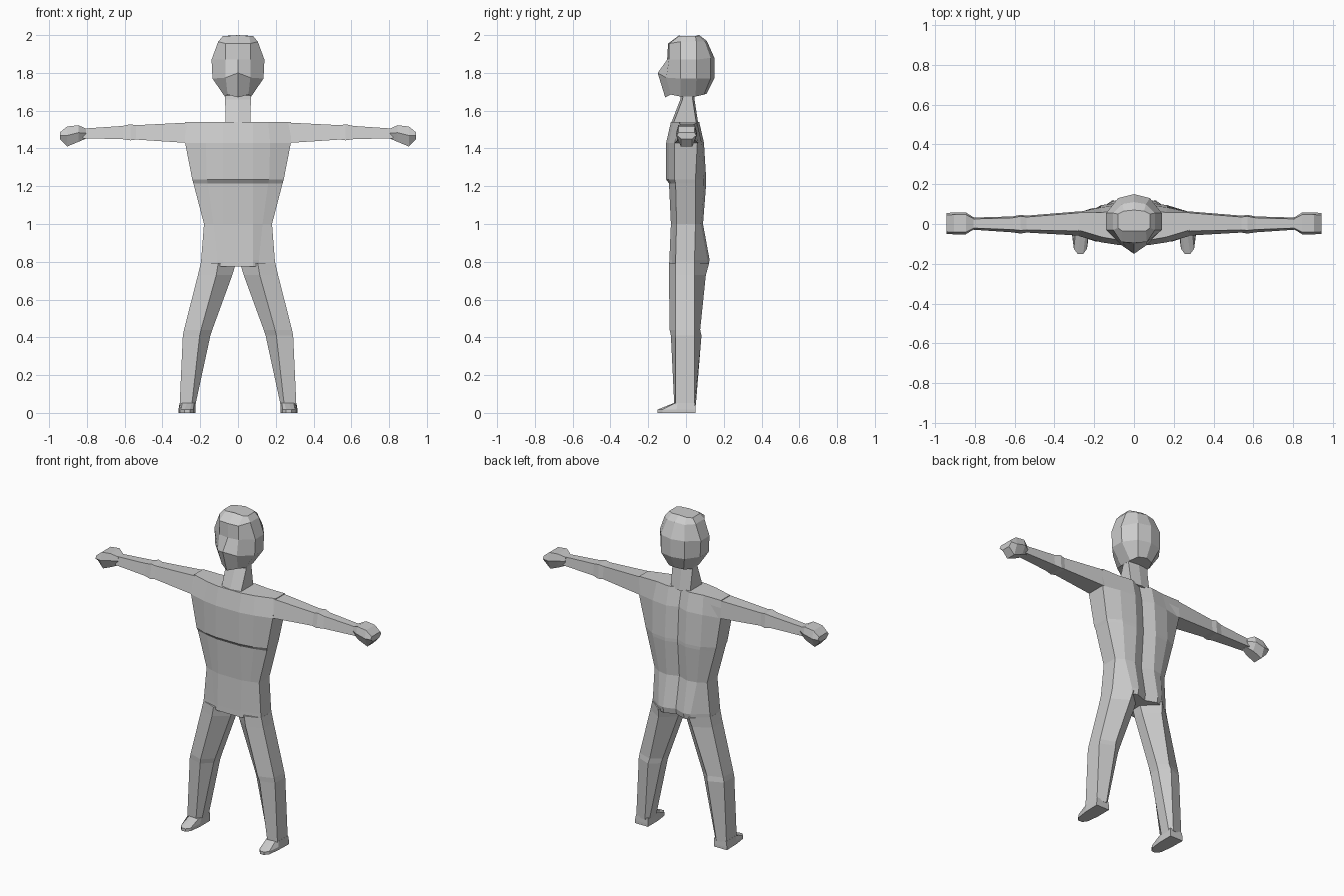
import bpy, bmesh

cube = bpy.data.objects.get("Cube")
if cube:
    bpy.data.objects.remove(cube, do_unlink=True)

# Single clay grey material
grey = bpy.data.materials.new("clay_grey")
grey.use_nodes = True
grey.diffuse_color = (0.6, 0.6, 0.6, 1)
grey.node_tree.nodes["Principled BSDF"].inputs["Base Color"].default_value = (0.6, 0.6, 0.6, 1)


def loft(name, rings):
    """Skin a list of closed point rings and cap both ends, flat shaded."""
    bm = bmesh.new()
    loops = [[bm.verts.new(p) for p in ring] for ring in rings]
    n = len(loops[0])
    for a, b in zip(loops, loops[1:]):
        for i in range(n):
            j = (i + 1) % n
            bm.faces.new((a[i], a[j], b[j], b[i]))
    bm.faces.new(loops[0])
    bm.faces.new(loops[-1])
    bmesh.ops.recalc_face_normals(bm, faces=bm.faces)
    mesh = bpy.data.meshes.new(name)
    bm.to_mesh(mesh)
    bm.free()
    mesh.materials.append(grey)
    obj = bpy.data.objects.new(name, mesh)
    bpy.context.collection.objects.link(obj)
    return obj


def mirrored(half):
    """Close a half ring running from the front centre to the back centre."""
    return half + [(-x, y, z) for x, y, z in reversed(half[1:-1])]


# Head: half rings from crown to jaw
head = [
    [(0, -.035, 2.0), (.06, -.035, 1.995), (.08, -.02, 1.995),
     (.08, .05, 1.995), (.05, .065, 1.995), (0, .07, 2.0)],
    [(0, -.095, 1.955), (.065, -.09, 1.955), (.105, -.03, 1.965),
     (.105, .055, 1.965), (.06, .1, 1.965), (0, .11, 1.97)],
    [(0, -.1, 1.87), (.065, -.09, 1.87), (.14, -.03, 1.87),
     (.14, .055, 1.87), (.08, .13, 1.88), (0, .15, 1.88)],
    [(0, -.15, 1.8), (.065, -.105, 1.775), (.135, -.03, 1.77),
     (.135, .055, 1.77), (.08, .13, 1.77), (0, .15, 1.77)],
    [(0, -.11, 1.67), (.055, -.08, 1.685), (.07, -.03, 1.675),
     (.07, .05, 1.675), (.05, .095, 1.685), (0, .11, 1.69)],
]
loft("head", [mirrored(h) for h in head])

# Neck: z, half width, front y, back y
neck = [(1.70, .068, -.025, .045), (1.66, .068, -.03, .045), (1.53, .066, -.08, .065)]
loft("neck", [mirrored([(0, f, z), (w, f + .012, z), (w, b - .01, z), (0, b, z)])
              for z, w, f, b in neck])

# Torso: z, half width, corner x, front y, back y, side front y, side back y
torso = [
    (1.54, .28, .16, -.08, .07, -.03, .058),
    (1.43, .28, .17, -.105, .095, -.06, .06),
    (1.235, .242, .165, -.105, .107, -.06, .05),
    (1.215, .236, .16, -.09, .107, -.055, .05),
    (1.0, .18, .13, -.08, .09, -.05, .05),
    (.81, .195, .11, -.088, .125, -.055, .045),
    (.775, .2, .11, -.09, .118, -.055, .045),
]
loft("torso", [mirrored([(0, f, z), (.08, f, z), (c, f + .014, z), (w, sf, z),
                         (w, sb, z), (c, b - .012, z), (.07, b, z), (0, b - .025, z)])
               for z, w, c, f, b, sf, sb in torso])

# Leg: z, outer x, ridge x, inner x, front y, back y
leg = [
    (.79, .198, .105, .012, -.09, .122),
    (.73, .212, .115, .03, -.09, .105),
    (.44, .286, .196, .136, -.087, .075),
    (.41, .292, .203, .146, -.08, .082),
    (.04, .309, .245, .226, -.062, .052),
]

# Arm: x, top z, bottom z, front y top, front y bottom, back y
arm = [
    (.2, 1.54, 1.43, -.035, -.06, .063),
    (.28, 1.536, 1.43, -.035, -.058, .063),
    (.54, 1.523, 1.447, -.03, -.043, .042),
    (.57, 1.528, 1.443, -.032, -.048, .046),
    (.61, 1.519, 1.449, -.028, -.042, .038),
    (.82, 1.505, 1.454, -.02, -.028, .032),
]

# Hand: x, top z, bottom z, half depth
hand = [
    (.805, 1.505, 1.452, .03),
    (.845, 1.523, 1.435, .055),
    (.905, 1.516, 1.41, .055),
    (.943, 1.485, 1.45, .052),
]

# Foot outline (x, y) for the sole, and the ankle outline above it
sole = [(.315, .05), (.226, .05), (.226, -.05), (.236, -.125), (.255, -.15),
        (.283, -.15), (.302, -.125), (.312, -.05)]
ankle = [(.309, .048), (.226, .048), (.226, -.03), (.232, -.05), (.245, -.064),
         (.27, -.062), (.295, -.055), (.309, -.045)]

for side, s in (("left", 1), ("right", -1)):
    loft(side + "_leg", [[(s * o, -.055, z), (s * r, f, z), (s * i, -.03, z),
                          (s * i, .035, z), (s * r, b, z), (s * o, .045, z)]
                         for z, o, r, i, f, b in leg])
    loft(side + "_arm", [[(s * x, ft, t), (s * x, fb, bo), (s * x, b, bo), (s * x, b - .007, t)]
                         for x, t, bo, ft, fb, b in arm])
    rings = []
    for x, t, bo, d in hand:
        mid = bo + (t - bo) * .55
        rings.append([(s * x, .003 + y, z) for y, z in
                      ((-d * .8, t), (-d, mid), (-d * .55, bo),
                       (d * .55, bo), (d, mid), (d * .8, t))])
    loft(side + "_hand", rings)
    loft(side + "_foot", [[(s * x, y, 0) for x, y in sole],
                          [(s * x, y, .018) for x, y in sole],
                          [(s * x, y, .052) for x, y in ankle]])
